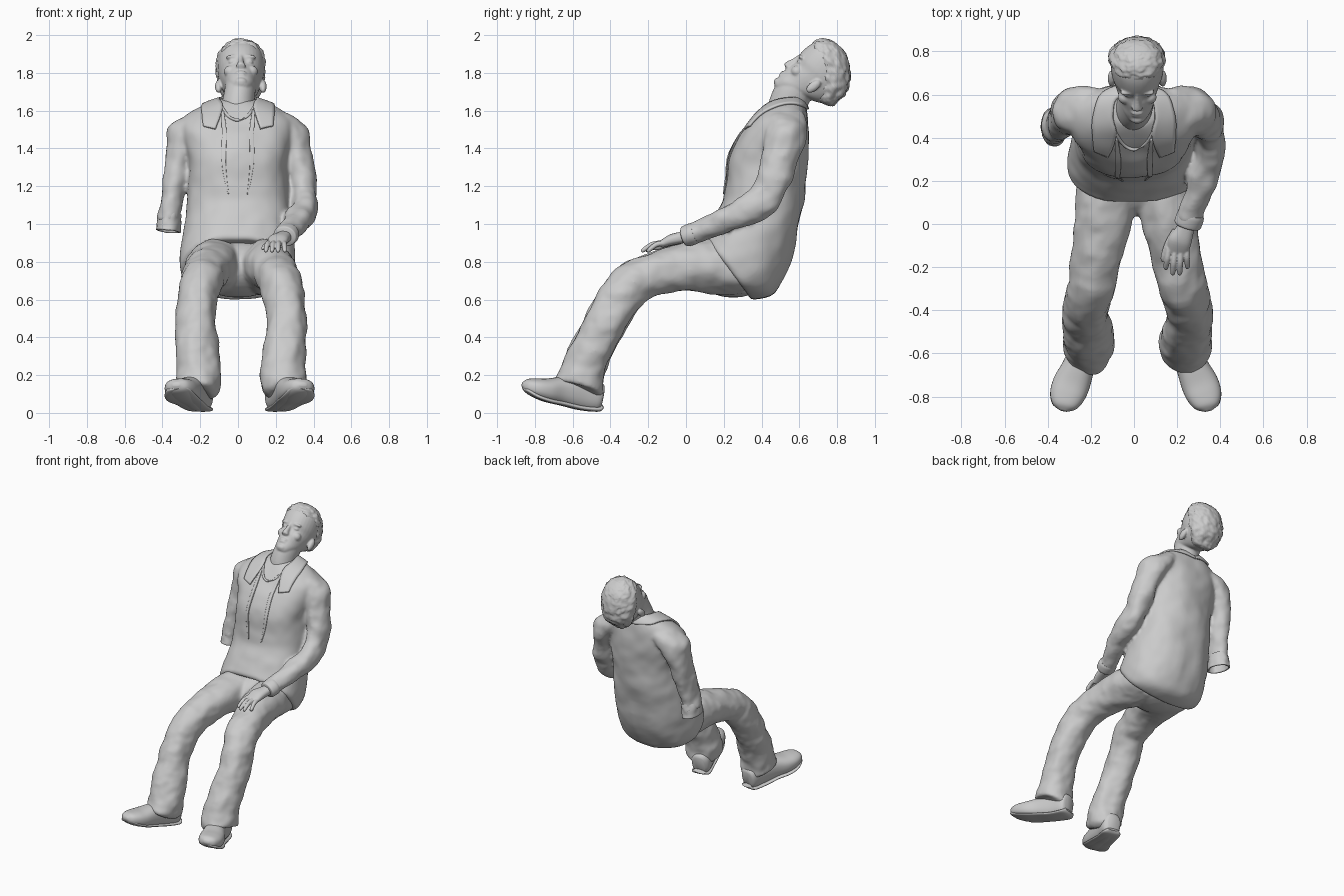
import bpy, bmesh, math
from mathutils import Vector, noise

SIDES = 36


def finish(name, bm, sharp=50):
    bmesh.ops.recalc_face_normals(bm, faces=bm.faces)
    me = bpy.data.meshes.new(name)
    bm.to_mesh(me)
    bm.free()
    me.polygons.foreach_set("use_smooth", [True] * len(me.polygons))
    me.set_sharp_from_angle(angle=math.radians(sharp))
    ob = bpy.data.objects.new(name, me)
    bpy.context.collection.objects.link(ob)
    return ob


def smooth_keys(keys, steps):
    """Catmull-Rom through lists of vectors"""
    out = []
    for i in range(len(keys) - 1):
        k = [keys[max(i - 1, 0)], keys[i], keys[i + 1], keys[min(i + 2, len(keys) - 1)]]
        for s in range(steps):
            t = s / steps
            out.append([b + 0.5 * t * (c - a + t * (2 * a - 5 * b + 4 * c - d + t * (3 * (b - c) + d - a)))
                        for a, b, c, d in zip(*k)])
    return out + [list(keys[-1])]


def loft(name, rings, amp=0.0, freq=9, power=2.0, steps=5, open_end=False, sides=SIDES):
    """Skin through rings given as (centre, half axis a, half axis b)"""
    bm, rows = bmesh.new(), []
    for c, a, b in smooth_keys(rings, steps):
        row = []
        for i in range(sides):
            t = 2 * math.pi * i / sides
            ca, sa = math.cos(t), math.sin(t)
            off = (a * math.copysign(abs(ca) ** (2 / power), ca)
                   + b * math.copysign(abs(sa) ** (2 / power), sa))
            p = c + off
            if amp and off.length > 1e-6:
                p = p + off.normalized() * amp * (noise.noise(p * freq) + 0.5 * noise.noise(p * freq * 2.3))
            row.append(bm.verts.new(p))
        rows.append(row)
    for r, q in zip(rows, rows[1:]):
        for i in range(sides):
            j = (i + 1) % sides
            bm.faces.new((r[i], r[j], q[j], q[i]))
    bm.faces.new(rows[0])
    if not open_end:
        bm.faces.new(rows[-1])
    return finish(name, bm)


def tube(name, pts, **kw):
    """Limb through (x, y, z, half width, half thickness)"""
    rings = []
    for i, p in enumerate(pts):
        t = (Vector(pts[min(i + 1, len(pts) - 1)][:3]) - Vector(pts[max(i - 1, 0)][:3])).normalized()
        ref = Vector((0, 1, 0)) if abs(t.x) > 0.93 else Vector((1, 0, 0))
        a = (ref - t * ref.dot(t)).normalized()
        rings.append((Vector(p[:3]), a * p[3], t.cross(a) * p[4]))
    return loft(name, rings, **kw)


def merge(name, parts, voxel, rounds):
    """Fuse overlapping parts into one soft skin"""
    bm = bmesh.new()
    for ob in parts:
        ob.data.transform(ob.matrix_basis)
        bm.from_mesh(ob.data)
        bpy.data.objects.remove(ob)
    ob = finish(name, bm, 180)
    m = ob.modifiers.new("fuse", 'REMESH')
    m.mode, m.voxel_size, m.use_smooth_shade = 'VOXEL', voxel, True
    m = ob.modifiers.new("soften", 'SMOOTH')
    m.factor, m.iterations = .5, rounds
    return ob


def strip(name, inner, outer, target, s=1, thick=.012):
    """Cloth band laid on the jacket surface"""
    rows = smooth_keys([(Vector((a[0] * s, a[1], a[2])), Vector((b[0] * s, b[1], b[2])))
                        for a, b in zip(inner, outer)], 7)
    bm = bmesh.new()
    grid = [[bm.verts.new(a.lerp(b, k / 6)) for k in range(7)] for a, b in rows]
    for r, q in zip(grid, grid[1:]):
        for k in range(6):
            bm.faces.new((r[k], r[k + 1], q[k + 1], q[k]))
    ob = finish(name, bm)
    w = ob.modifiers.new("lay", 'SHRINKWRAP')
    w.target, w.wrap_mode, w.offset = target, 'OUTSIDE_SURFACE', thick * .6
    m = ob.modifiers.new("thick", 'SOLIDIFY')
    m.thickness, m.offset = thick, 0
    return ob


def blob(name, c, r, rot=0):
    bm = bmesh.new()
    bmesh.ops.create_uvsphere(bm, u_segments=24, v_segments=14, radius=1)
    ob = finish(name, bm)
    ob.location, ob.scale, ob.rotation_euler = c, r, (rot, 0, 0)
    return ob


# Jacket body: rings from slanted hem to neck (front y, z, back y, z, half width)
body = [(.15, .90, .33, .62, .22), (.10, .925, .36, .60, .292), (.115, .97, .47, .635, .305),
        (.15, 1.04, .555, .80, .296), (.19, 1.12, .60, 1.0, .275), (.205, 1.22, .63, 1.17, .262),
        (.22, 1.34, .645, 1.33, .262), (.27, 1.45, .65, 1.46, .285), (.34, 1.54, .645, 1.56, .29),
        (.40, 1.605, .63, 1.625, .21), (.45, 1.65, .60, 1.665, .1)]
rings = []
for yf, zf, yb, zb, w in body:
    f, b = Vector((0, yf, zf)), Vector((0, yb, zb))
    rings.append(((f + b) / 2, Vector((w, 0, 0)), (b - f) / 2))
torso = loft("torso", rings, amp=.01, freq=6, power=2.25, steps=6, sides=56)

# Sleeves: left arm bent to the thigh, right sleeve cut short
left = tube("sleeve_left", [(.14, .53, 1.56, .06, .09), (.21, .535, 1.53, .075, .105), (.283, .525, 1.465, .09, .113),
                            (.315, .5, 1.35, .075, .1), (.337, .46, 1.23, .074, .093),
                            (.352, .405, 1.125, .071, .087), (.345, .30, 1.06, .072, .077),
                            (.31, .18, 1.01, .067, .067), (.272, .07, .96, .058, .056),
                            (.252, .01, .94, .058, .052)], amp=.014, freq=11)
right = tube("sleeve_right", [(-.14, .53, 1.56, .06, .09), (-.21, .535, 1.53, .075, .105),
                              (-.283, .525, 1.465, .09, .113), (-.315, .51, 1.35, .072, .1),
                              (-.335, .48, 1.2, .063, .092), (-.355, .46, 1.08, .057, .082),
                              (-.364, .455, 1.01, .058, .082)], amp=.014, freq=11)
jacket = merge("jacket", [torso, left, right], .011, 8)
cuff = tube("open_cuff_right", [(-.358, .457, 1.06, .054, .078), (-.364, .455, 1.02, .06, .083),
                                (-.371, .45, .962, .066, .086)], amp=.01, freq=14, open_end=True)
m = cuff.modifiers.new("thick", 'SOLIDIFY')
m.thickness, m.offset = .01, -1
tube("cuff_left", [(.266, .05, .953, .058, .055), (.262, .035, .948, .064, .058),
                   (.249, .0, .936, .064, .056), (.246, -.01, .933, .056, .05)])

# Collar wings, front edges and shirt neckline
for s, side in ((1, "left"), (-1, "right")):
    strip("collar_" + side,
          [(0, .61, 1.67), (.08, .58, 1.67), (.095, .5, 1.65), (.08, .42, 1.61), (.115, .33, 1.49)],
          [(0, .66, 1.61), (.13, .63, 1.63), (.18, .52, 1.62), (.185, .42, 1.57), (.18, .35, 1.51)], jacket, s)
    strip("front_edge_" + side, [(.075, .4, 1.6), (.06, .29, 1.48), (.065, .2, 1.3), (.05, .18, 1.16)],
          [(.09, .4, 1.6), (.085, .29, 1.48), (.085, .2, 1.3), (.055, .18, 1.16)], jacket, s, .006)
tube("shirt_neckline", [(-.09, .43, 1.625, .008, .008), (-.05, .37, 1.57, .008, .008),
                        (0, .345, 1.55, .008, .008), (.05, .37, 1.57, .008, .008),
                        (.09, .43, 1.625, .008, .008)], sides=10)

# Trousers and shoes
leg = [(.13, .32, .75, .14, .12), (.14, .15, .773, .142, .145), (.165, 0, .773, .13, .127),
       (.198, -.15, .74, .118, .114), (.22, -.27, .695, .112, .115), (.245, -.36, .59, .106, .116),
       (.257, -.43, .47, .108, .11), (.248, -.485, .37, .113, .11), (.24, -.535, .25, .12, .115),
       (.24, -.56, .17, .122, .128), (.243, -.57, .13, .116, .134), (.25, -.575, .115, .09, .11)]
foot = [(.20, -.445, .08, .04, .06), (.205, -.47, .085, .065, .08), (.235, -.56, .105, .068, .09),
        (.27, -.66, .115, .075, .076), (.305, -.74, .12, .086, .062), (.328, -.80, .133, .08, .05),
        (.34, -.845, .146, .056, .034), (.345, -.866, .152, .018, .01)]
parts = [blob("seat", (0, .25, .765), (.25, .215, .155))]
for side, ks, kf in (("left", 1, 1), ("right", -.88, -.95)):
    parts.append(tube("leg_" + side, [(p[0] * ks, *p[1:]) for p in leg], amp=.013, freq=10))
    tube("shoe_" + side, [(p[0] * kf, *p[1:]) for p in foot], power=2.4)
    tube("shoe_sole_" + side, [(p[0] * kf, p[1], p[2] - p[4] + .014, p[3] * .95 + .004, .013) for p in foot[:-1]]
         + [(foot[-1][0] * kf, -.86, .135, .02, .01)], power=2.6)
merge("trousers", parts, .011, 5)

# Hand resting on the thigh
hand = [tube("palm", [(.252, .02, .937, .037, .032), (.235, -.03, .927, .043, .031), (.213, -.08, .915, .054, .029),
                      (.203, -.13, .893, .049, .019)], power=2.4)]
for i, (bx, by, tx, ty) in enumerate([(.162, -.11, .148, -.21), (.189, -.12, .18, -.235),
                                      (.216, -.12, .212, -.235), (.242, -.105, .248, -.205)]):
    hand.append(tube("finger_%d" % i, [(bx, by, .9, .014, .015), ((bx + tx) / 2, (by + ty) / 2, .892, .014, .014),
                                       (tx, ty + .01, .862, .012, .012), (tx, ty, .852, .006, .006)], sides=14))
hand.append(tube("thumb", [(.195, -.03, .91, .018, .016), (.16, -.09, .895, .017, .016),
                           (.137, -.15, .875, .013, .013), (.13, -.175, .865, .005, .005)], sides=14))
merge("hand", hand, .004, 2)

# Head, tilted back: local x, face direction f, crown direction u
TILT = math.radians(41)
F = Vector((0, -math.cos(TILT), math.sin(TILT)))
U = Vector((0, math.sin(TILT), math.cos(TILT)))


def at(x, f, u):
    return Vector((.015 + x, .65, 1.80)) + F * f + U * u


def head_loft(name, rows, **kw):
    return loft(name, [(at(0, (a + b) / 2, u), Vector((w, 0, 0)), F * (b - a) / 2) for u, a, b, w in rows], **kw)


skin = [
    tube("neck", [(0, .53, 1.56, .1, .105), (0, .54, 1.63, .087, .102), (.01, .57, 1.70, .082, .1),
                  (.015, .63, 1.78, .08, .09)]),
    head_loft("skull", [(-.172, .03, .085, .025), (-.16, 0, .103, .045), (-.12, -.06, .106, .072),
                        (-.08, -.15, .104, .086), (-.04, -.195, .1, .1), (0, -.207, .09, .112),
                        (.04, -.21, .1, .121), (.09, -.195, .098, .123), (.13, -.17, .088, .118),
                        (.17, -.13, .068, .1), (.2, -.08, .03, .06), (.208, -.04, 0, .02)], power=2.1),
    loft("nose", [(at(0, f, u), Vector((w, 0, 0)), F * d) for f, u, w, d in
                  [(.09, .04, .01, .012), (.096, 0, .014, .018), (.105, -.03, .019, .022),
                   (.107, -.048, .026, .022), (.096, -.062, .016, .012)]], sides=20),
    blob("upper_lip", at(0, .1, -.087), (.03, .014, .009), -TILT),
    blob("lower_lip", at(0, .099, -.105), (.026, .015, .009), -TILT),
    blob("chin", at(0, .088, -.142), (.034, .026, .024), -TILT)]
for s in (1, -1):
    skin += [blob("brow", at(s * .045, .084, .036), (.036, .016, .011), -TILT),
             blob("eye", at(s * .043, .075, .01), (.022, .014, .011), -TILT),
             blob("cheek", at(s * .055, .052, -.035), (.035, .032, .032), -TILT),
             blob("ear", at(s * .118, -.066, -.038), (.019, .025, .045), -TILT - .2)]
merge("head", skin, .006, 3)
head_loft("hair", [(-.075, -.16, -.11, .05), (-.05, -.208, -.09, .082), (0, -.219, -.06, .11),
                   (.06, -.217, .0, .127), (.11, -.195, .075, .129), (.15, -.16, .086, .118),
                   (.185, -.12, .06, .092), (.205, -.085, .035, .06), (.214, -.05, 0, .03)],
          power=2.1, amp=.011, freq=30, sides=72, steps=7)
